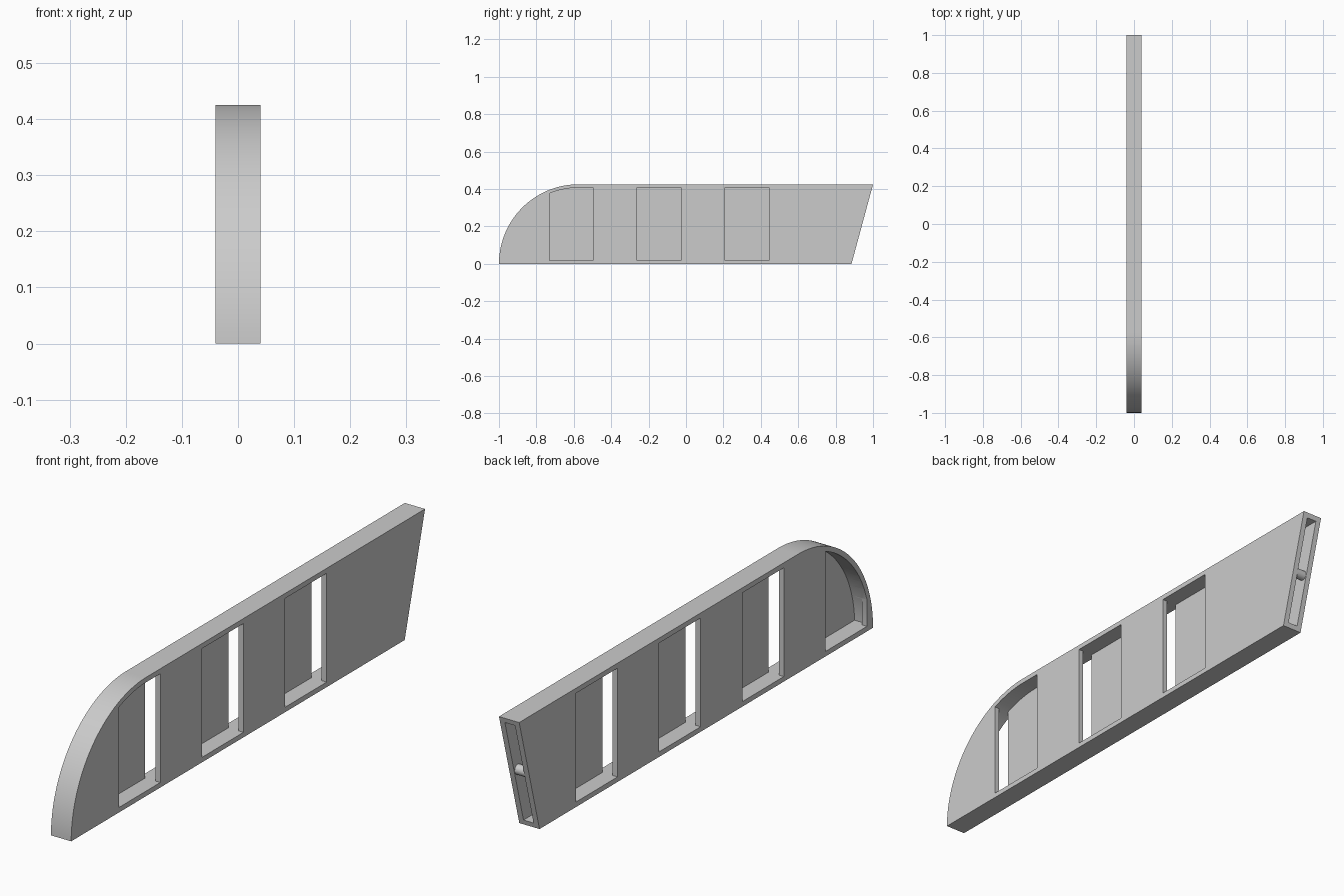
import bpy, bmesh, math

if "Cube" in bpy.data.objects:
    bpy.data.objects.remove(bpy.data.objects["Cube"])

H, R, W, SKIN, RIM = 0.425, 0.425, 0.04, 0.02, 0.018
CY = -1 + R          # centre of the rounded nose
PITCH = 0.235        # window width, windows alternate left and right

grey = bpy.data.materials.new("light grey")
grey.diffuse_color = (0.6, 0.6, 0.6, 1)
grey.use_nodes = True
grey.node_tree.nodes["Principled BSDF"].inputs["Base Color"].default_value = grey.diffuse_color


def prism(name, pts, x0, x1):
    """Extrude a (y, z) outline from x0 to x1."""
    bm = bmesh.new()
    face = bm.faces.new([bm.verts.new((x0, y, z)) for y, z in pts])
    ext = bmesh.ops.extrude_face_region(bm, geom=[face])
    verts = [v for v in ext["geom"] if isinstance(v, bmesh.types.BMVert)]
    bmesh.ops.translate(bm, verts=verts, vec=(x1 - x0, 0, 0))
    bmesh.ops.recalc_face_normals(bm, faces=bm.faces[:])
    me = bpy.data.meshes.new(name)
    bm.to_mesh(me)
    bm.free()
    ob = bpy.data.objects.new(name, me)
    bpy.context.collection.objects.link(ob)
    me.materials.append(grey)
    return ob


def arc_z(y, r):
    return math.sqrt(max(0, r * r - min(0, y - CY) ** 2))


def back_y(z):
    return 0.885 + 0.115 * z / H


def nose(r, z0, steps=40):
    """Quarter circle from height z0 up to the flat top."""
    a0 = math.asin(z0 / r)
    angles = [a0 + (math.pi / 2 - a0) * i / steps for i in range(steps + 1)]
    return [(CY - r * math.cos(a), r * math.sin(a)) for a in angles]


def cut(target, cutter):
    mod = target.modifiers.new(cutter.name, "BOOLEAN")
    mod.operation = "DIFFERENCE"
    mod.solver = "EXACT"
    mod.object = cutter
    bpy.context.view_layer.objects.active = target
    bpy.ops.object.modifier_apply(modifier=mod.name)
    bpy.data.objects.remove(cutter)


# Solid body with rounded nose and slanted tail
body = prism("body", nose(R, 0) + [(back_y(H), H), (back_y(0), 0)], -W, W)

# Inner cavity, open through the slanted tail
r_in = R - RIM
cavity = prism("cavity", nose(r_in, RIM) + [(1.1, r_in), (1.1, RIM)],
               -W + SKIN, W - SKIN)
cut(body, cavity)

# Windows alternating between the left and right skins
for i in range(7):
    y0 = -0.966 + PITCH * i
    y1 = y0 + PITCH
    ys = [y0 + (y1 - y0) * k / 16 for k in range(17)]
    if i < 2:
        top = [(y, arc_z(y, r_in)) for y in ys]
    else:
        top = [(y0, r_in), (y1, r_in)]
    outline = [(y0, RIM)] + top + [(y1, RIM)]
    x0, x1 = (-W - 0.02, 0) if i % 2 == 0 else (0, W + 0.02)
    cut(body, prism("window", outline, x0, x1))

# Small cross pin just inside the tail slot
pin_pts = [(0.922 + 0.018 * math.cos(2 * math.pi * k / 20),
            H / 2 + 0.018 * math.sin(2 * math.pi * k / 20)) for k in range(20)]
pin = prism("tail_pin", pin_pts, -W + SKIN - 0.002, W - SKIN + 0.002)

for ob in (body, pin):
    bpy.ops.object.select_all(action="DESELECT")
    ob.select_set(True)
    bpy.context.view_layer.objects.active = ob
    bpy.ops.object.shade_smooth_by_angle(angle=math.radians(30))
